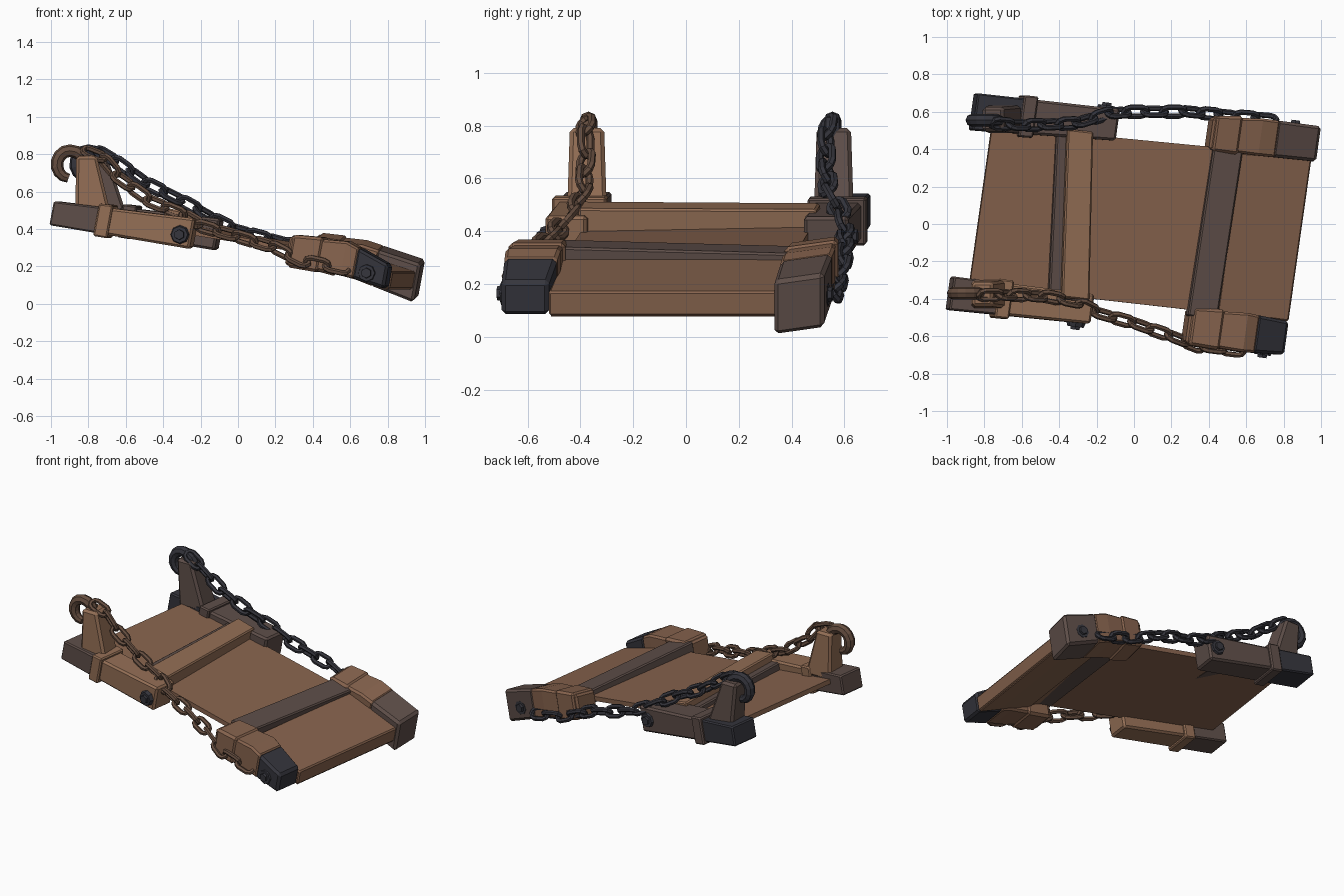
import bpy, bmesh
from math import sin, cos, pi, radians
from mathutils import Vector, Matrix

if "Cube" in bpy.data.objects:
    bpy.data.objects.remove(bpy.data.objects["Cube"])

U = Vector((0.977, -0.11, -0.183)).normalized()   # along the deck
W = Vector((0.14, 0.99, 0)).normalized()          # across the deck
N = Vector((0.183, 0, 0.983)).normalized()        # deck normal
X, Y, Z = Vector((1, 0, 0)), Vector((0, 1, 0)), Vector((0, 0, 1))


def material(name, col):
    m = bpy.data.materials.new(name)
    m.diffuse_color = (*col, 1)
    m.use_nodes = True
    m.node_tree.nodes["Principled BSDF"].inputs["Base Color"].default_value = m.diffuse_color
    return m


WOOD = material("wood", (0.24, 0.125, 0.075))
LIGHT = material("light_wood", (0.29, 0.155, 0.09))
GREY = material("grey_wood", (0.11, 0.075, 0.065))
IRON = material("dark_iron", (0.035, 0.035, 0.045))
RUST = material("rusty_iron", (0.13, 0.075, 0.05))


def finish(bm, name, mat, bevel=0):
    bmesh.ops.recalc_face_normals(bm, faces=bm.faces)
    me = bpy.data.meshes.new(name)
    bm.to_mesh(me)
    bm.free()
    me.materials.append(mat)
    ob = bpy.data.objects.new(name, me)
    bpy.context.collection.objects.link(ob)
    if bevel:
        b = ob.modifiers.new("bevel", "BEVEL")
        b.width, b.segments = bevel, 1
    return ob


def loft(name, secs, a, b, mat, bevel=0.008):
    """Rectangular sections (centre, width along a, height along b) joined up."""
    bm = bmesh.new()
    rings = []
    for c, w, h in secs:
        c = Vector(c)
        rings.append([bm.verts.new(c + a * w / 2 * i + b * h / 2 * j)
                      for i, j in ((-1, -1), (1, -1), (1, 1), (-1, 1))])
    for r, s in zip(rings, rings[1:]):
        for k in range(4):
            bm.faces.new((r[k], r[k - 1], s[k - 1], s[k]))
    bm.faces.new(rings[0])
    bm.faces.new(rings[-1])
    return finish(bm, name, mat, bevel)


def sweep(bm, path, radii, mtx, n=6, closed=False):
    """Round bar along a flat path in local xz."""
    rings, m = [], len(path)
    for i, (x, z) in enumerate(path):
        p = path[(i - 1) % m] if closed or i else path[0]
        q = path[(i + 1) % m] if closed or i < m - 1 else path[-1]
        t = Vector((q[0] - p[0], 0, q[1] - p[1])).normalized()
        side = t.cross(Y)
        rings.append([bm.verts.new(mtx @ (Vector((x, 0, z)) + radii[i] *
                      (side * cos(2 * pi * k / n) + Y * sin(2 * pi * k / n)))) for k in range(n)])
    for i in range(m if closed else m - 1):
        r, s = rings[i], rings[(i + 1) % m]
        for k in range(n):
            bm.faces.new((r[k], r[k - 1], s[k - 1], s[k]))
    if not closed:
        bm.faces.new(rings[0])
        bm.faces.new(rings[-1])


def mix(s, e, t):
    return (Vector(s[0]).lerp(Vector(e[0]), t), s[1] + (e[1] - s[1]) * t, s[2] + (e[2] - s[2]) * t)


def grow(s, d):
    return (s[0], s[1] + d, s[2] + d)


def bolt(name, p, out):
    # washer plus hexagonal head
    bm = bmesh.new()
    rot = (W * out).to_track_quat('Z', 'Y').to_matrix().to_4x4()
    for r, d, n in ((0.052, 0.025, 8), (0.032, 0.04, 6)):
        bmesh.ops.create_cone(bm, cap_ends=True, segments=n, radius1=r, radius2=r * 0.85, depth=d,
                              matrix=Matrix.Translation(Vector(p) + W * out * d / 2) @ rot)
    finish(bm, name, IRON)


def chain(name, pts, mat, pitch=0.105):
    # resample the polyline at even steps and put one link on every step
    pts = [Vector(p) for p in pts]
    seg = [(q - p).length for p, q in zip(pts, pts[1:])]
    total = sum(seg)
    count = round(total / pitch)
    bm = bmesh.new()
    half, rad, bar = 0.035, 0.031, 0.015
    arc = [-90, -45, 0, 45, 90]
    path = [(half + rad * cos(radians(a)), rad * sin(radians(a))) for a in arc]
    path += [(-x, -z) for x, z in path]
    for i in range(count):
        d = (i + 0.5) * total / count
        for p, q, l in zip(pts, pts[1:], seg):
            if d <= l:
                break
            d -= l
        t = (q - p).normalized()
        rot = t.to_track_quat('X', 'Z').to_matrix().to_4x4()
        roll = Matrix.Rotation(radians(35 if i % 2 else -50), 4, 'X')
        sweep(bm, path, [bar] * 10, Matrix.Translation(p.lerp(q, d / l)) @ rot @ roll, 6, True)
    finish(bm, name, mat)


# thin deck board and its cross pieces
loft("deck", [((-0.82, 0.1, 0.485), 0.86, 0.03), ((0.42, -0.03, 0.285), 0.88, 0.03),
              ((0.87, -0.075, 0.115), 0.88, 0.08)], W, N, WOOD, 0)
loft("upper_crossbeam", [((-0.32, -0.4, 0.45), 0.15, 0.1), ((-0.295, 0.5, 0.445), 0.14, 0.1)], U, N, LIGHT)
loft("upper_crossbeam_flange", [((-0.38, -0.38, 0.435), 0.16, 0.06), ((-0.35, 0.48, 0.43), 0.14, 0.06)], U, N, GREY)
loft("lower_crossbeam", [((0.36, -0.5, 0.31), 0.16, 0.09), ((0.5, 0.42, 0.285), 0.16, 0.09)], U, N, GREY)
loft("end_plate", [((0.50, -0.045, 0.26), 0.86, 0.07), ((0.88, -0.085, 0.125), 0.88, 0.095)], W, N, WOOD)

# side pieces: near (front) and far (back)
sides = {
    "near": dict(
        out=-1, mat=LIGHT, hookmat=RUST, roll=0,
        rail=(((-0.985, -0.37, 0.485), 0.18, 0.13), ((-0.235, -0.455, 0.375), 0.16, 0.165)),
        block=(((0.275, -0.545, 0.285), 0.18, 0.155), ((0.58, -0.58, 0.245), 0.21, 0.18), ((0.805, -0.61, 0.145), 0.18, 0.13)),
        post=((-0.775, -0.375, 0.48), (-0.81, -0.375, 0.79)), hook=(-0.9, -0.37, 0.745),
        bolts=((-0.31, -0.525, 0.37), (0.69, -0.675, 0.165)),
        chain=[(-0.82, -0.38, 0.82), (-0.72, -0.38, 0.78), (-0.62, -0.38, 0.66), (-0.45, -0.39, 0.54),
               (-0.3, -0.42, 0.48), (-0.18, -0.48, 0.41), (0, -0.53, 0.36), (0.2, -0.6, 0.3),
               (0.33, -0.65, 0.235), (0.58, -0.68, 0.18)]),
    "far": dict(
        out=1, mat=GREY, hookmat=IRON, roll=0.14,
        rail=(((-0.86, 0.6, 0.48), 0.2, 0.13), ((-0.1, 0.53, 0.37), 0.17, 0.17)),
        block=(((0.40, 0.485, 0.285), 0.17, 0.155), ((0.66, 0.465, 0.235), 0.2, 0.19), ((0.97, 0.428, 0.122), 0.19, 0.21)),
        post=((-0.69, 0.56, 0.48), (-0.755, 0.56, 0.79)), hook=(-0.80, 0.555, 0.745),
        bolts=((-0.15, 0.61, 0.38), (0.86, 0.515, 0.16)),
        chain=[(-0.75, 0.54, 0.82), (-0.65, 0.53, 0.76), (-0.5, 0.53, 0.65), (-0.3, 0.54, 0.55),
               (-0.14, 0.59, 0.46), (0, 0.6, 0.39), (0.3, 0.6, 0.31), (0.5, 0.58, 0.22), (0.75, 0.56, 0.16)]),
}
for s, d in sides.items():
    a, b = d["rail"]
    # upper rail with iron cap and strap
    loft(s + "_rail", [mix(a, b, 0.3), b], W, N, d["mat"], 0.012)
    loft(s + "_rail_cap", [a, mix(a, b, 0.34)], W, N, IRON if s == "far" else GREY)
    loft(s + "_rail_strap", [grow(mix(a, b, 0.32), 0.035), grow(mix(a, b, 0.42), 0.035)], W, N, d["mat"])
    # lower corner block, collar over the crossbeam, iron tip
    p, q, r = d["block"]
    wr = W + Z * d["roll"]
    loft(s + "_corner_block", [p, q, mix(q, r, 0.3)], wr, N, WOOD, 0.012)
    loft(s + "_corner_collar", [grow(mix(p, q, 0.05), 0.02), grow(mix(p, q, 0.6), 0.02)], wr, N, WOOD, 0.015)
    loft(s + "_corner_tip", [mix(q, r, 0.25), r], wr, N, IRON if s == "near" else GREY, 0.015)
    # upright post and hook
    loft(s + "_post", [(d["post"][0], 0.19, 0.15), (d["post"][1], 0.11, 0.13)], X, Y, d["mat"], 0.015)
    bm = bmesh.new()
    ang = [-10 + 25 * i for i in range(12)]
    sweep(bm, [(0.074 * cos(radians(t)) * (1.1 if t < 90 else 0.92), 0.074 * sin(radians(t))) for t in ang],
          [0.034] * 8 + [0.034, 0.031, 0.028, 0.024], Matrix.Translation(d["hook"]), 8)
    finish(bm, s + "_hook", d["hookmat"])
    for i, pt in enumerate(d["bolts"]):
        bolt(f"{s}_bolt_{i + 1}", pt, d["out"])
    chain(s + "_chain", d["chain"], RUST if s == "near" else IRON)
